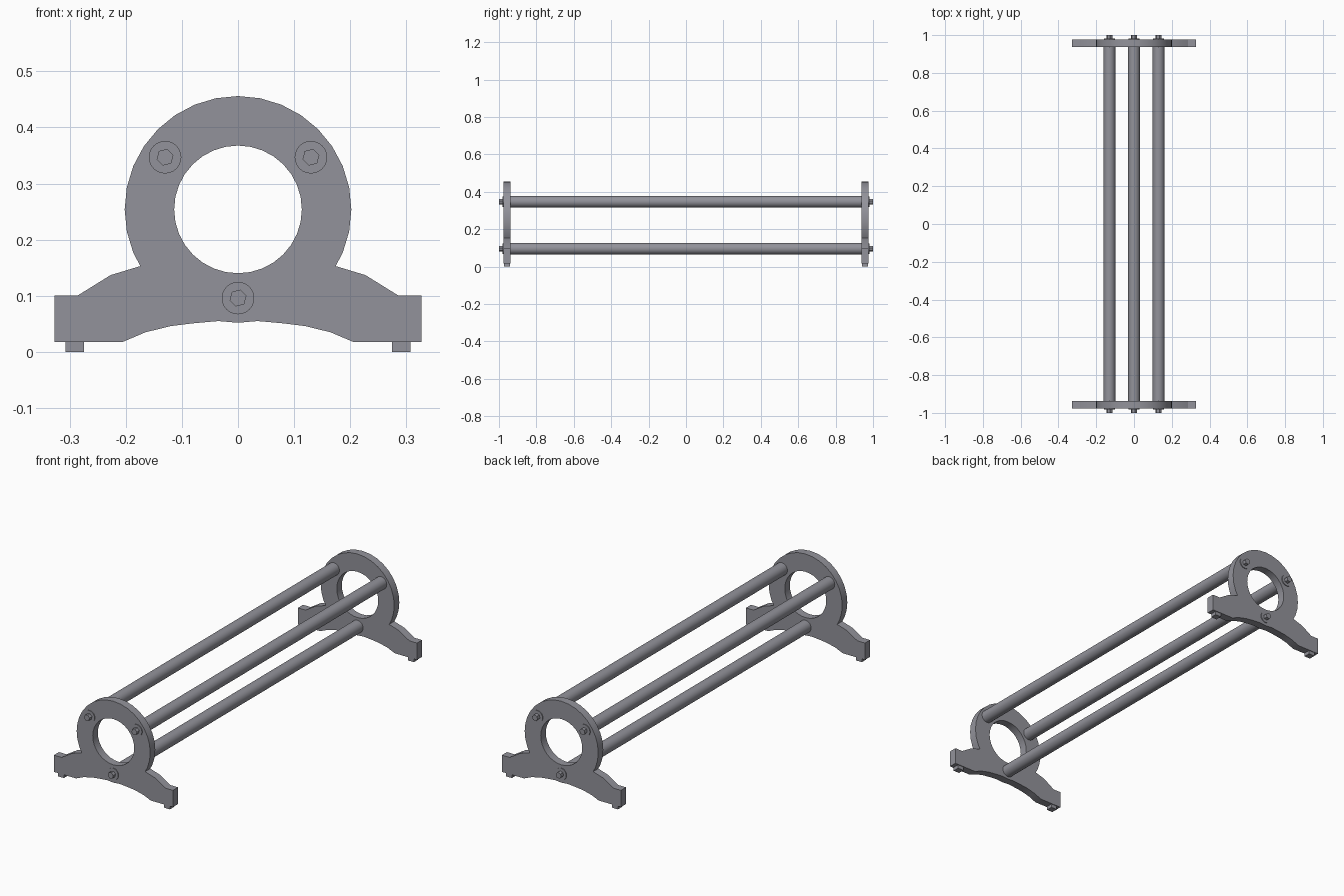
import bpy, bmesh, math
from mathutils import Matrix

if "Cube" in bpy.data.objects:
    bpy.data.objects.remove(bpy.data.objects["Cube"])

metal = bpy.data.materials.new("grey_metal")
metal.diffuse_color = (0.29, 0.29, 0.325, 1)
metal.use_nodes = True
metal.node_tree.nodes["Principled BSDF"].inputs["Base Color"].default_value = metal.diffuse_color
SEG = 32
RODS = [(-0.13, 0.347), (0.13, 0.347), (0.0, 0.096)]
RING_Z = 0.254


def finish(obj):
    obj.data.materials.clear()
    obj.data.materials.append(metal)
    bpy.ops.object.select_all(action='DESELECT')
    obj.select_set(True)
    bpy.context.view_layer.objects.active = obj
    bpy.ops.object.shade_smooth_by_angle(angle=math.radians(30))
    obj.select_set(False)


def cylinder(name, x, z, r, y0, y1, sides, r2=None, spin=0.0):
    # cylinder along y between y0 and y1 (y0 < y1), r at y0 and r2 at y1
    bm = bmesh.new()
    bmesh.ops.create_cone(bm, cap_ends=True, segments=sides, radius1=r,
                          radius2=r if r2 is None else r2, depth=y1 - y0)
    mat = (Matrix.Translation((x, (y0 + y1) / 2, z))
           @ Matrix.Rotation(-math.pi / 2, 4, 'X') @ Matrix.Rotation(spin, 4, 'Z'))
    bmesh.ops.transform(bm, matrix=mat, verts=bm.verts)
    me = bpy.data.meshes.new(name)
    bm.to_mesh(me)
    bm.free()
    obj = bpy.data.objects.new(name, me)
    bpy.context.collection.objects.link(obj)
    finish(obj)


def box(name, x0, x1, y0, y1, z0, z1):
    bpy.ops.mesh.primitive_cube_add(size=1)
    obj = bpy.context.object
    obj.name = name
    obj.data.transform(Matrix.Translation(((x0 + x1) / 2, (y0 + y1) / 2, (z0 + z1) / 2))
                       @ Matrix.Diagonal((x1 - x0, y1 - y0, z1 - z0, 1)))
    obj.data.materials.append(metal)


def plate(name, y, thick):
    # half outline of arched base, mirrored, joined to the ring arc
    half = [(0.035, 0.055), (0.08, 0.051), (0.12, 0.046), (0.165, 0.035), (0.205, 0.018),
            (0.327, 0.018), (0.327, 0.101), (0.285, 0.101), (0.227, 0.137), (0.174, 0.153)]
    arc = []
    for i in range(-2, 19):
        a = 2 * math.pi * i / SEG
        arc.append((0.202 * math.cos(a), RING_Z + 0.202 * math.sin(a)))
    outer = [(0, 0.052)] + half + arc + [(-x, z) for x, z in reversed(half)]
    hole = [(0.1138 * math.cos(2 * math.pi * i / SEG),
             RING_Z + 0.1138 * math.sin(2 * math.pi * i / SEG)) for i in range(SEG)]
    cu = bpy.data.curves.new(name, 'CURVE')
    cu.dimensions = '2D'
    cu.fill_mode = 'BOTH'
    cu.extrude = thick / 2
    for pts in (outer, hole):
        sp = cu.splines.new('POLY')
        sp.points.add(len(pts) - 1)
        for p, (px, pz) in zip(sp.points, pts):
            p.co = (px, pz, 0, 1)
        sp.use_cyclic_u = True
    tmp = bpy.data.objects.new(name + "_curve", cu)
    bpy.context.collection.objects.link(tmp)
    bpy.context.view_layer.update()
    me = bpy.data.meshes.new_from_object(
        tmp.evaluated_get(bpy.context.evaluated_depsgraph_get()))
    bpy.data.objects.remove(tmp)
    me.transform(Matrix.Translation((0, y, 0)) @ Matrix.Rotation(math.pi / 2, 4, 'X'))
    bm = bmesh.new()
    bm.from_mesh(me)
    bmesh.ops.remove_doubles(bm, verts=bm.verts, dist=1e-5)
    bmesh.ops.recalc_face_normals(bm, faces=bm.faces)
    bm.to_mesh(me)
    bm.free()
    obj = bpy.data.objects.new(name, me)
    bpy.context.collection.objects.link(obj)
    finish(obj)


# long tie rods
for n, (x, z) in enumerate(RODS):
    cylinder(f"tie_rod_{n + 1}", x, z, 0.031, -0.94, 0.94, 32)

for end, s in (("front", -1), ("back", 1)):
    # end plate with ring and arched base
    plate(end + "_end_plate", s * 0.957, 0.04)
    # feet under both arms
    for side, sx in (("left", -1), ("right", 1)):
        c = sx * 0.291
        box(f"{end}_{side}_foot", c - 0.0165, c + 0.0165,
            s * 0.957 - 0.0165, s * 0.957 + 0.0165, 0, 0.02)
    # washers and hex bolts closing the rods
    for n, (x, z) in enumerate(RODS):
        w = sorted((s * 0.975, s * 0.981))
        cylinder(f"{end}_washer_{n + 1}", x, z, 0.029, w[0], w[1], 24)
        b = sorted((s * 0.98, s * 1.0))
        cylinder(f"{end}_bolt_{n + 1}", x, z, 0.0155, b[0], b[1], 6, spin=math.radians(15))
